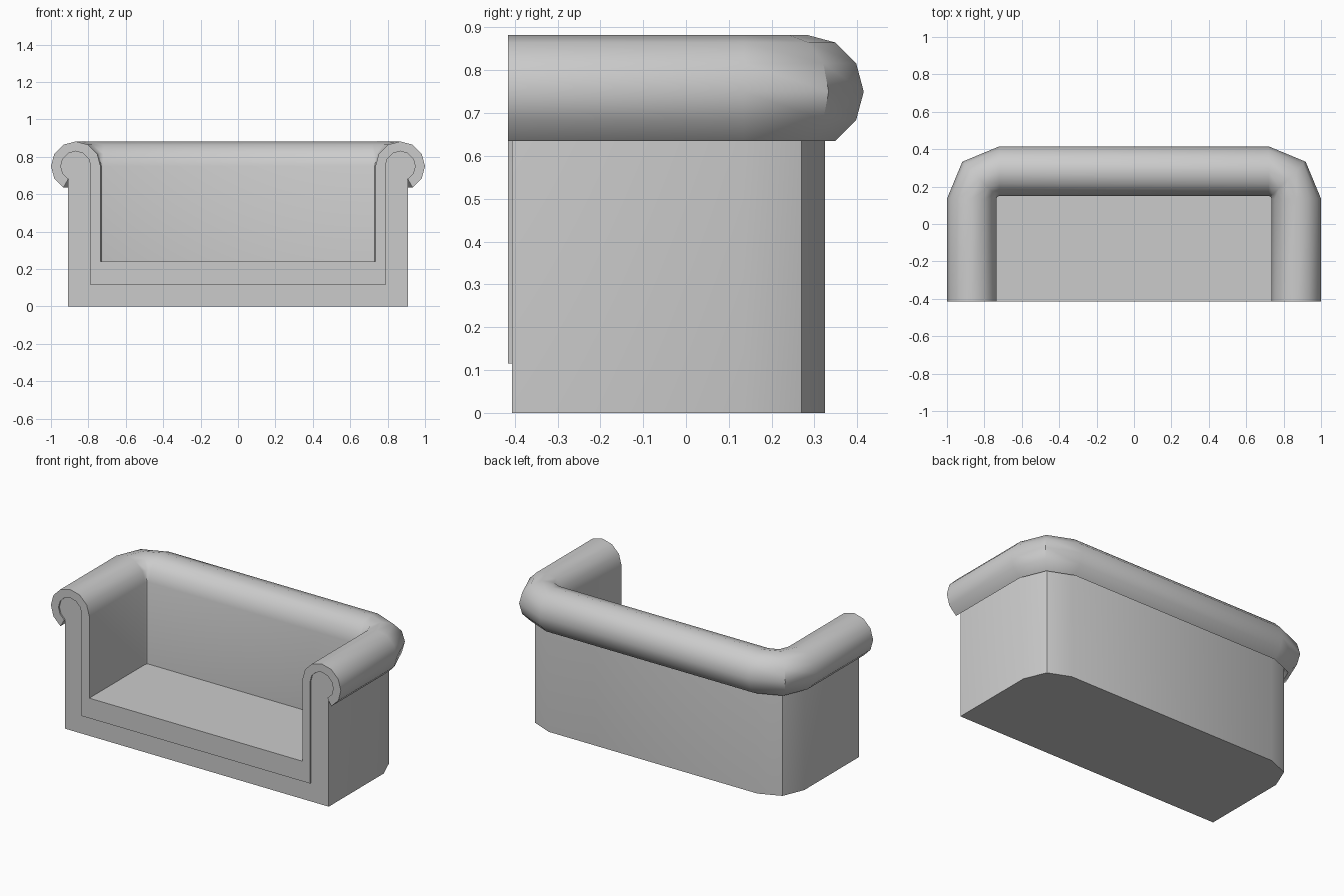
import bpy, bmesh
from math import sin, cos, radians

if "Cube" in bpy.data.objects:
    bpy.data.objects.remove(bpy.data.objects["Cube"])

CORNER = (0.72, 0.135)   # centre of each back corner's arc in plan
INNER = 0.015            # plan radius of the inner face
ROLL_OFF, ROLL_Z = 0.1325, 0.75


def arc(r, a0, a1):
    """Roll cross-section in 30 degree steps as (offset, z)."""
    n = abs(a1 - a0) // 30
    return [(ROLL_OFF + r * cos(radians(a0 + (a1 - a0) * i / n)),
             ROLL_Z + r * sin(radians(a0 + (a1 - a0) * i / n))) for i in range(n + 1)]


def u_sweep(name, profile, front_y):
    """Sweep a wall profile round the U plan, closing floor, underside and front."""
    cx, cy = CORNER
    half = [(cx, front_y, 0), (cx, cy, 0), (cx, cy, 45), (cx, cy, 90)]
    stations = half + [(-x, y, 180 - a) for x, y, a in reversed(half)]
    bm = bmesh.new()
    rings = [[bm.verts.new((x + (INNER + o) * cos(radians(a)),
                            y + (INNER + o) * sin(radians(a)), z)) for o, z in profile]
             for x, y, a in stations]
    for r0, r1 in zip(rings, rings[1:]):
        for i in range(len(profile) - 1):
            bm.faces.new((r0[i], r1[i], r1[i + 1], r0[i + 1]))
    bm.faces.new([r[0] for r in rings])
    bm.faces.new([r[-1] for r in rings])
    bm.faces.new(rings[0] + rings[-1][::-1])
    bmesh.ops.recalc_face_normals(bm, faces=bm.faces)
    mesh = bpy.data.meshes.new(name)
    bm.to_mesh(mesh)
    bm.free()
    ob = bpy.data.objects.new(name, mesh)
    bpy.context.collection.objects.link(ob)
    bpy.ops.object.select_all(action='DESELECT')
    ob.select_set(True)
    bpy.context.view_layer.objects.active = ob
    bpy.ops.object.shade_smooth_by_angle(angle=radians(40))
    return ob


# Upholstery: seat, inner walls and the hooked roll over arms and back
u_sweep("upholstery",
        [(0, 0.24)] + arc(0.1325, 180, -60) + arc(0.08, -60, 180) + [(0.0525, 0.115)],
        -0.415)

# Sofa body: solid base, outer walls and the core inside the roll
u_sweep("sofa_body",
        [(0.0525, 0.115)] + arc(0.08, 180, -60) + [(0.175, 0.66), (0.175, 0)],
        -0.406)
